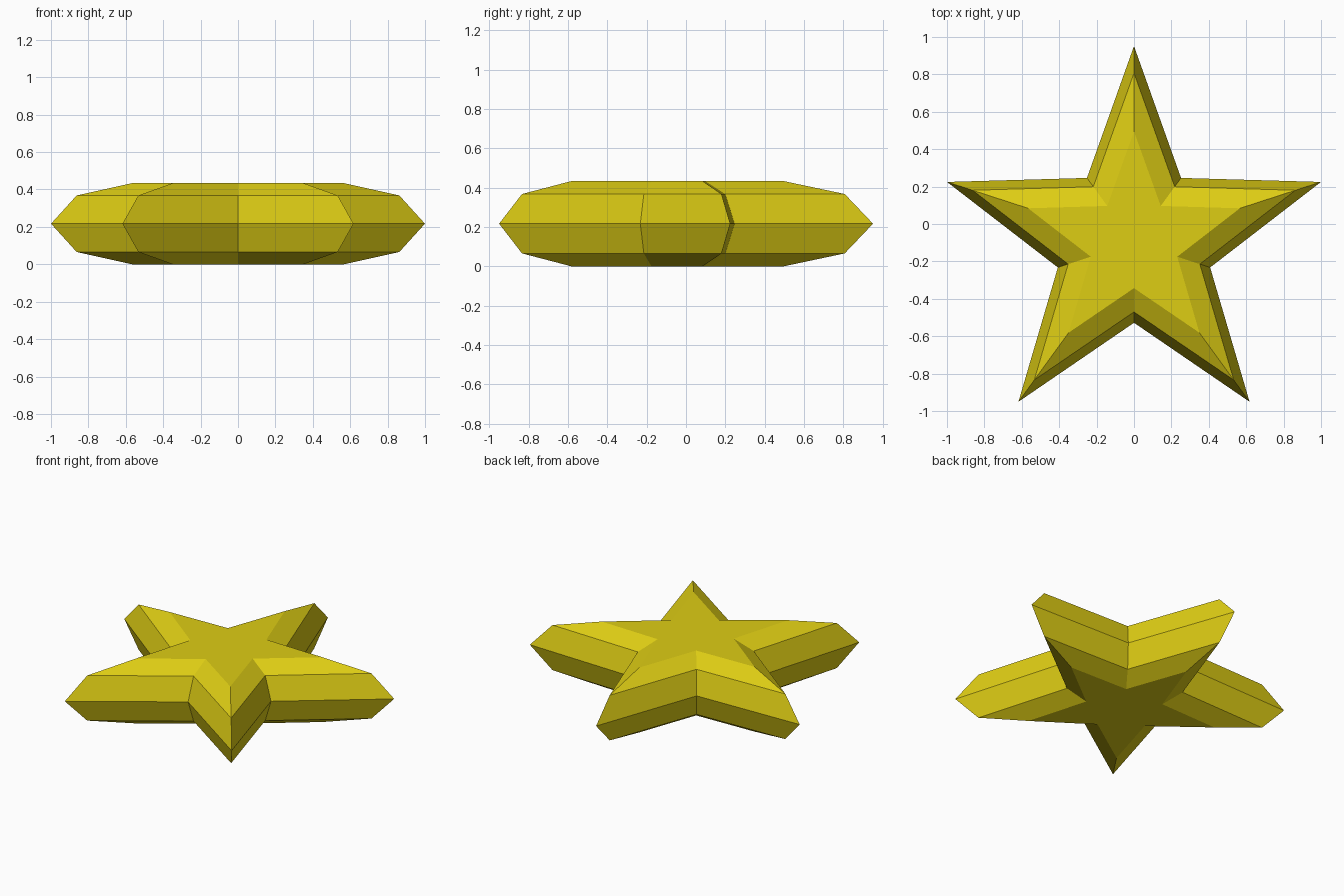
import bpy, bmesh
from math import sin, cos, pi

cube = bpy.data.objects.get("Cube")
if cube:
    bpy.data.objects.remove(cube, do_unlink=True)

# Golden yellow material
yellow = bpy.data.materials.new("golden_yellow")
yellow.use_nodes = True
colour = (0.73, 0.61, 0.007, 1)
yellow.diffuse_color = colour
yellow.node_tree.nodes["Principled BSDF"].inputs["Base Color"].default_value = colour

POINTS = 5
CENTRE_Y = -0.1
HEIGHT = 0.434

# Half profile from the bottom up: tip radius, notch radius, height
half = [(0.595, 0.243, 0), (0.907, 0.37, 0.066)]
middle = (1.051, 0.428, HEIGHT / 2)
layers = half + [middle] + [(t, n, HEIGHT - z) for t, n, z in reversed(half)]


def star_ring(bm, tip, notch, z):
    ring = []
    for i in range(POINTS * 2):
        angle = pi / 2 + i * pi / POINTS
        radius = notch if i % 2 else tip
        ring.append(bm.verts.new((radius * cos(angle), CENTRE_Y + radius * sin(angle), z)))
    return ring


# Star body: stacked star outlines joined by bevel bands
bm = bmesh.new()
rings = [star_ring(bm, *layer) for layer in layers]
for low, high in zip(rings, rings[1:]):
    for i in range(POINTS * 2):
        j = (i + 1) % (POINTS * 2)
        bm.faces.new((low[i], low[j], high[j], high[i]))

# Flat top and bottom
bm.faces.new(rings[-1])
bm.faces.new(rings[0][::-1])
bmesh.ops.recalc_face_normals(bm, faces=bm.faces)

mesh = bpy.data.meshes.new("star_body")
bm.to_mesh(mesh)
bm.free()
mesh.materials.append(yellow)
star = bpy.data.objects.new("star_body", mesh)
bpy.context.collection.objects.link(star)
